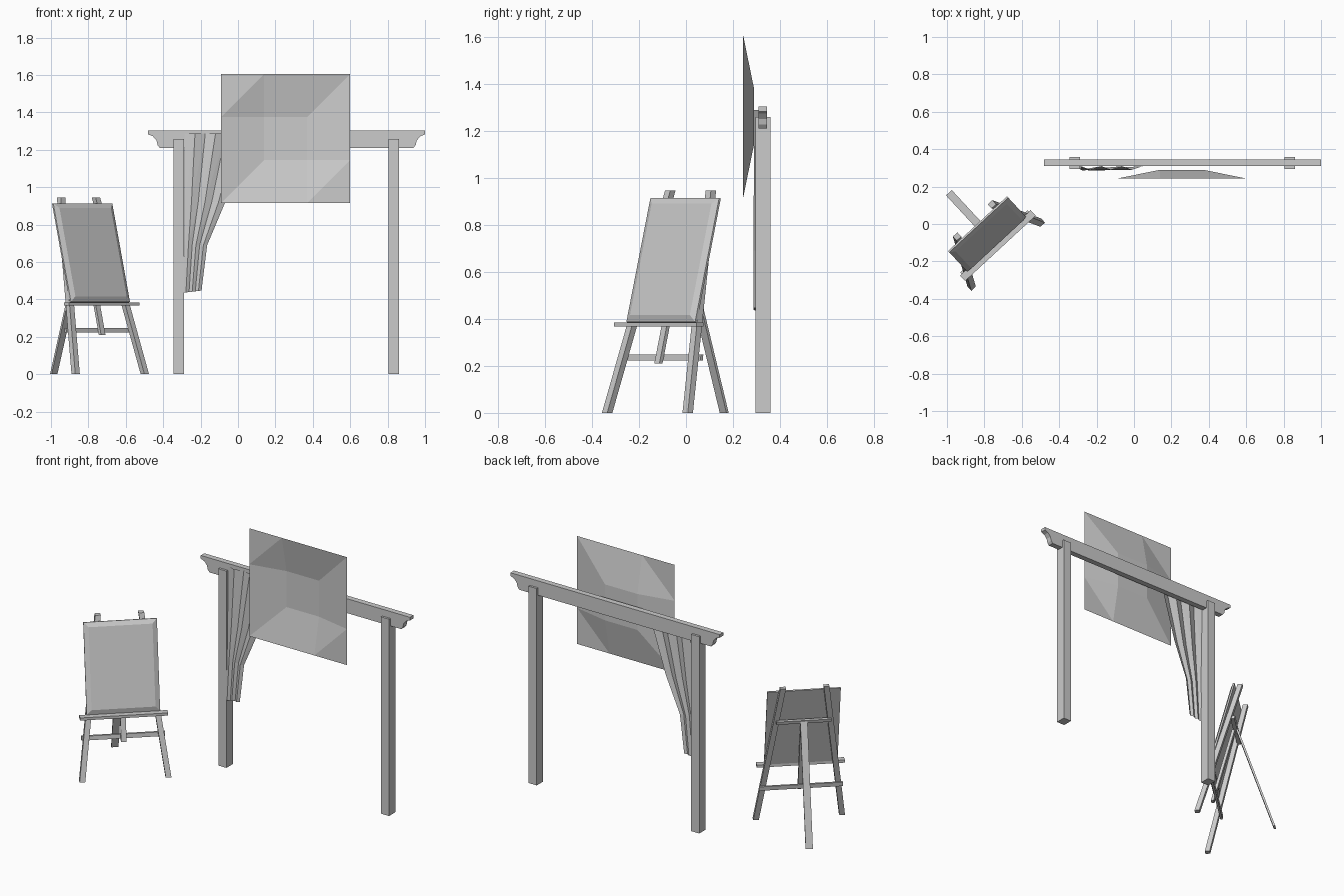
import bpy, bmesh, math
from mathutils import Matrix, Vector

if "Cube" in bpy.data.objects:
    bpy.data.objects.remove(bpy.data.objects["Cube"])

# Easel frame: x along its width, y towards its back, origin between the front feet
EASEL = Matrix.Translation((-0.683, -0.164, 0)) @ Matrix.Rotation(math.radians(42.8), 4, 'Z')
LEAN = 0.25 / 0.945          # backward lean of the front legs per unit height


def make(name, verts, faces, mat=None, solid=True):
    me = bpy.data.meshes.new(name)
    me.from_pydata([tuple(v) for v in verts], [], faces)
    if mat:
        me.transform(mat)
    if solid:
        bm = bmesh.new()
        bm.from_mesh(me)
        bmesh.ops.recalc_face_normals(bm, faces=bm.faces)
        bm.to_mesh(me)
        bm.free()
    ob = bpy.data.objects.new(name, me)
    bpy.context.collection.objects.link(ob)
    return ob


def loft(name, loops, mat=None):
    """Capped solid through two matching point loops."""
    n = len(loops[0])
    verts = loops[0] + loops[1]
    faces = [list(range(n)), list(range(n, 2 * n))]
    faces += [(i, (i + 1) % n, n + (i + 1) % n, n + i) for i in range(n)]
    return make(name, verts, faces, mat)


def rect(c, w, d):
    """Horizontal rectangle around a centre."""
    return [Vector(c) + Vector((sx * w / 2, sy * d / 2, 0))
            for sx, sy in ((-1, -1), (1, -1), (1, 1), (-1, 1))]


def bar(name, a, b, w, d, mat=None):
    """Slanted bar with level ends."""
    return loft(name, [rect(a, w, d), rect(b, w, d)], mat)


def sheet(name, rows):
    """Open triangulated sheet through rows of points, facing -y."""
    n = len(rows[0])
    faces = []
    for r in range(len(rows) - 1):
        for c in range(n - 1):
            a, b = r * n + c, r * n + c + 1
            faces += [(a, b, b + n), (a, b + n, a + n)]
    return make(name, sum(rows, []), faces, solid=False)


# Arch posts
for side, x in (("left", -0.317), ("right", 0.833)):
    bar(side + "_post", (x, 0.327, 0), (x, 0.327, 1.258), 0.057, 0.064)

# Beam with scrolled ends
end = [(0.74, 1.302), (0.74, 1.282), (0.715, 1.272), (0.696, 1.25), (0.69, 1.225), (0.678, 1.21)]
prof = end + [(-x, z) for x, z in reversed(end)]
loft("beam", [[(0.26 + x, y, z) for x, z in prof] for y in (0.309, 0.345)])

# Dished panel: flat rim, centre pushed back
sheet("hanging_panel", [[(-0.09 + 0.23 * i, 0.29 if i in (1, 2) and j in (1, 2) else 0.243,
                          0.915 + 0.23 * j) for i in range(4)] for j in range(4)])

# Gathered curtain, pleated across and narrowing downward
rows = []
for z, x0, x1, y0, y1 in ((0.435, -0.295, -0.195, 0.287, 0.297), (0.69, -0.285, -0.165, 0.287, 0.297),
                          (0.92, -0.285, -0.068, 0.288, 0.302), (1.287, -0.285, 0.045, 0.29, 0.309)):
    rows.append([(x0 + (x1 - x0) * i / 6, y0 if i % 2 else y1,
                  z + (0.012 * i / 6 if z < 0.5 else 0)) for i in range(7)])
sheet("curtain", rows)

# Easel legs
for side, s in (("left", -1), ("right", 1)):
    bar(side + "_easel_leg", (s * 0.252, 0, 0), (s * 0.127, 0.25, 0.945), 0.033, 0.03, EASEL)
bar("easel_back_leg", (0, 0.445, 0), (0, 0.212, 0.71), 0.042, 0.013, EASEL)
bar("easel_mast", (0, 0.21 * LEAN + 0.008, 0.21), (0, 0.7 * LEAN + 0.008, 0.7), 0.032, 0.018, EASEL)

# Easel crossbars and ledge
bar("easel_lower_crossbar", (0, 0.087, 0.222), (0, 0.09, 0.248), 0.49, 0.014, EASEL)
bar("easel_upper_crossbar", (0, 0.205, 0.695), (0, 0.21, 0.715), 0.32, 0.024, EASEL)
bar("easel_ledge", (0, 0.066, 0.367), (0, 0.066, 0.384), 0.515, 0.04, EASEL)

# Canvas with bevelled front border, leaning on the legs
tilt = Matrix.Translation((0, 0.384 * LEAN - 0.015, 0.384)) @ Matrix.Rotation(-math.atan(LEAN), 4, 'X')


def frame(inset, y):
    w, h = 0.215 - inset, 0.545
    return [(-w, y, inset), (w, y, inset), (w, y, h - inset), (-w, y, h - inset)]


verts = frame(0, 0) + frame(0, -0.01) + frame(0.028, -0.022)
faces = [(0, 1, 2, 3), (8, 9, 10, 11)]
faces += [(k + i, k + (i + 1) % 4, k + 4 + (i + 1) % 4, k + 4 + i) for k in (0, 4) for i in range(4)]
make("canvas", verts, faces, EASEL @ tilt)
